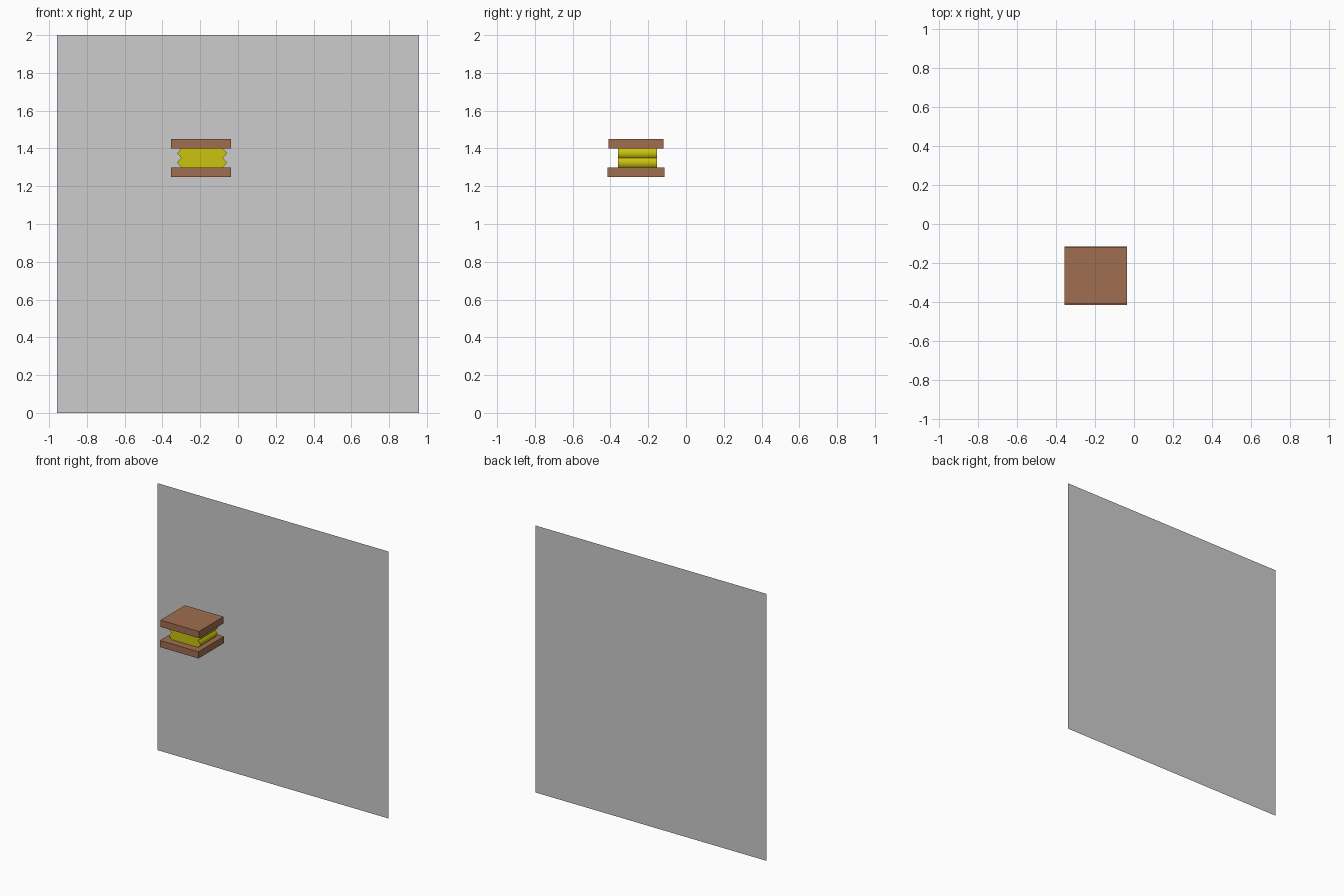
import bpy

if "Cube" in bpy.data.objects:
    bpy.data.objects.remove(bpy.data.objects["Cube"])


def srgb(r, g, b):
    return [((c / 255 + 0.055) / 1.055) ** 2.4 if c > 10 else c / 3295 for c in (r, g, b)] + [1.0]


def material(name, rgb):
    m = bpy.data.materials.new(name)
    m.diffuse_color = srgb(*rgb)
    m.use_nodes = True
    m.node_tree.nodes["Principled BSDF"].inputs["Base Color"].default_value = m.diffuse_color
    return m


GREY = material("wall grey", (204, 204, 204))
BROWN = material("wood brown", (160, 109, 80))
YELLOW = material("bellows yellow", (204, 195, 16))


def add_mesh(name, verts, faces, mat):
    me = bpy.data.meshes.new(name)
    me.from_pydata(verts, [], faces)
    me.materials.append(mat)
    ob = bpy.data.objects.new(name, me)
    bpy.context.collection.objects.link(ob)
    return ob


def board(name, x0, x1, y0, y1, z0, z1):
    bpy.ops.mesh.primitive_cube_add(size=1, location=((x0 + x1) / 2, (y0 + y1) / 2, (z0 + z1) / 2))
    ob = bpy.context.object
    ob.name = name
    ob.scale = (x1 - x0, y1 - y0, z1 - z0)
    ob.data.materials.append(BROWN)


# flat upright backdrop, a single sheet behind the boards
add_mesh("back_panel", [(-0.957, 0.415, 0), (0.957, 0.415, 0), (0.957, 0.415, 2), (-0.957, 0.415, 2)],
         [(0, 1, 2, 3)], GREY)

# two wooden boards
board("lower_board", -0.356, -0.037, -0.415, -0.115, 1.25, 1.30)
board("upper_board", -0.356, -0.037, -0.410, -0.119, 1.40, 1.45)

# folded bellows: zigzag outline swept front to back
right = [(0.11, 1.30), (0.133, 1.325), (0.11, 1.35), (0.133, 1.375), (0.11, 1.40)]
outline = [(-0.19 + x, z) for x, z in right] + [(-0.19 - x, z) for x, z in reversed(right)]
n = len(outline)
verts = [(x, y, z) for y in (-0.359, -0.154) for x, z in outline]
faces = [tuple(range(n)), tuple(reversed(range(n, 2 * n)))]
faces += [(i, i + n, (i + 1) % n + n, (i + 1) % n) for i in range(n)]
bellows = add_mesh("bellows", verts, faces, YELLOW)
# soften only the pleats, keep the ends flat
for p in bellows.data.polygons:
    p.use_smooth = p.index > 1
for e in bellows.data.edges:
    a, b = e.vertices
    if abs(a - b) != n:
        e.use_edge_sharp = True
    elif a % n in (0, 2, 4, 5, 7, 9):
        e.use_edge_sharp = True
